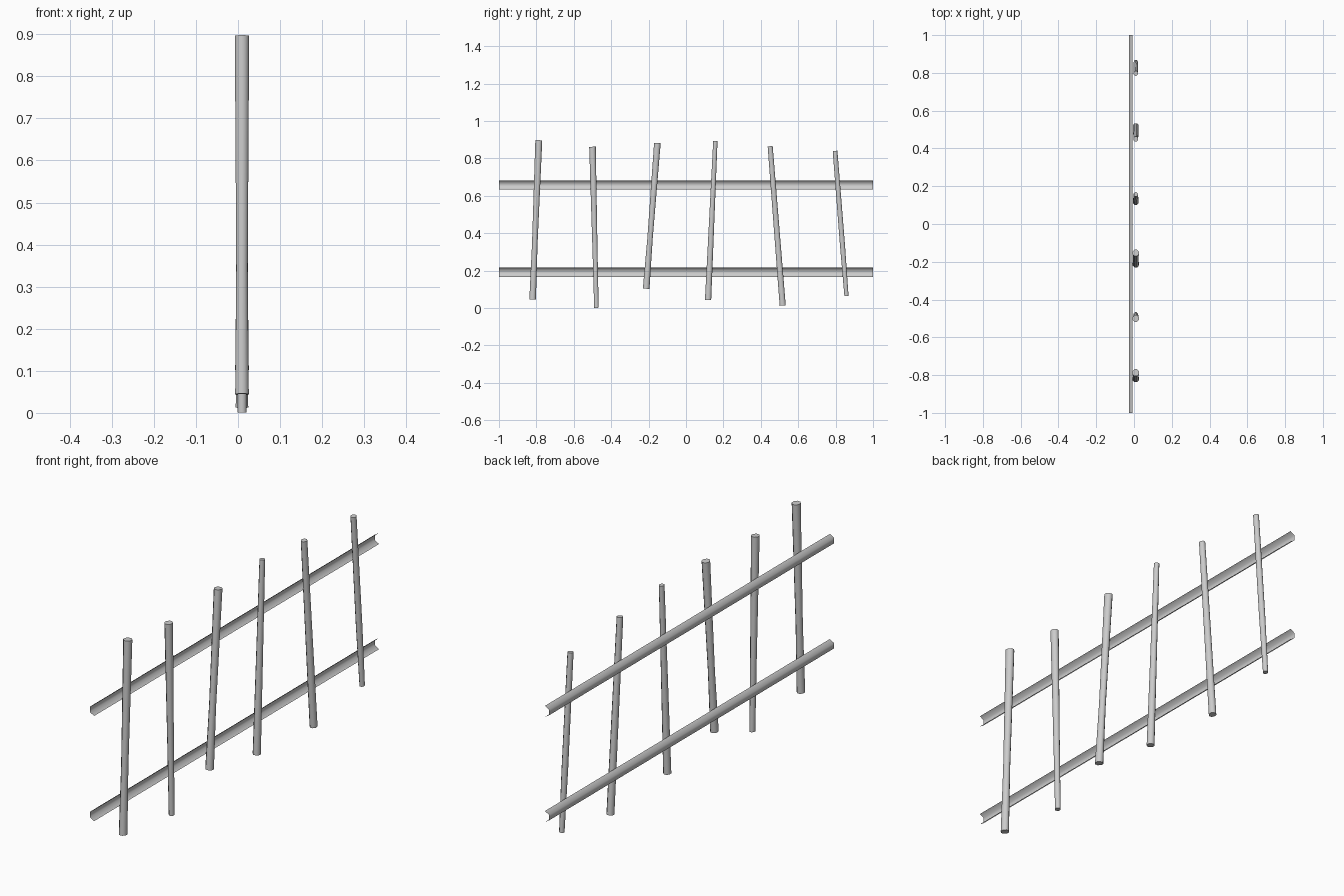
import bpy, bmesh, math

if "Cube" in bpy.data.objects:
    bpy.data.objects.remove(bpy.data.objects["Cube"])


def make_object(name, bm):
    bmesh.ops.recalc_face_normals(bm, faces=bm.faces)
    mesh = bpy.data.meshes.new(name)
    bm.to_mesh(mesh)
    bm.free()
    obj = bpy.data.objects.new(name, mesh)
    bpy.context.collection.objects.link(obj)
    bpy.ops.object.select_all(action='DESELECT')
    obj.select_set(True)
    bpy.context.view_layer.objects.active = obj
    bpy.ops.object.shade_smooth_by_angle(angle=math.radians(65))
    return obj


def bridge(bm, a, b, closed):
    n = len(a)
    for i in range(n if closed else n - 1):
        j = (i + 1) % n
        bm.faces.new((a[i], a[j], b[j], b[i]))


# Rails: half-hexagon troughs, open at the ends and on the picket side
def rail(name, z, r=0.0245, flat_x=-0.007):
    bm = bmesh.new()
    rings = []
    for y in (-1, 1):
        ring = []
        for k in range(4):
            a = math.radians(90 + 60 * k)
            ring.append(bm.verts.new((flat_x + r * math.cos(a) * 0.94, y, z + r * math.sin(a))))
        rings.append(ring)
    bridge(bm, rings[0], rings[1], False)
    obj = make_object(name, bm)
    obj.data.flip_normals() if obj.data.polygons[1].normal.x > 0 else None


rail("lower_rail", 0.191)
rail("upper_rail", 0.658)


# Pickets: rough leaning poles, each a stack of three octagonal rings
def picket(name, bottom, middle_r, top, sides=8):
    (yb, zb, rb), (yt, zt, rt) = bottom, top
    f = 0.35
    middle = (yb + (yt - yb) * f, zb + (zt - zb) * f, middle_r)
    bm = bmesh.new()
    lean = (yt - yb) / (zt - zb)
    rings = []
    for y, z, r in (bottom, middle, top):
        ring = []
        for k in range(sides):
            a = 2 * math.pi * (k + 0.5) / sides
            dy = r * math.sin(a)
            ring.append(bm.verts.new((0.0095 + 0.92 * r * math.cos(a), y + dy, z - dy * lean)))
        rings.append(ring)
    bridge(bm, rings[0], rings[1], True)
    bridge(bm, rings[1], rings[2], True)
    bm.faces.new(rings[0])
    bm.faces.new(rings[2])
    make_object(name, bm)


# (y, z, radius) at the bottom, radius in the middle, (y, z, radius) at the top
pickets = [
    ((-0.820, 0.045, 0.019), 0.016, (-0.787, 0.897, 0.020)),
    ((-0.479, 0.001, 0.013), 0.0145, (-0.500, 0.862, 0.019)),
    ((-0.213, 0.103, 0.019), 0.0155, (-0.153, 0.882, 0.019)),
    ((0.118, 0.043, 0.018), 0.016, (0.157, 0.893, 0.0125)),
    ((0.517, 0.013, 0.0175), 0.0165, (0.450, 0.865, 0.0145)),
    ((0.858, 0.064, 0.012), 0.0145, (0.797, 0.840, 0.0135)),
]
for i, (b, m, t) in enumerate(pickets):
    picket(f"picket_{i + 1}", b, m, t)
